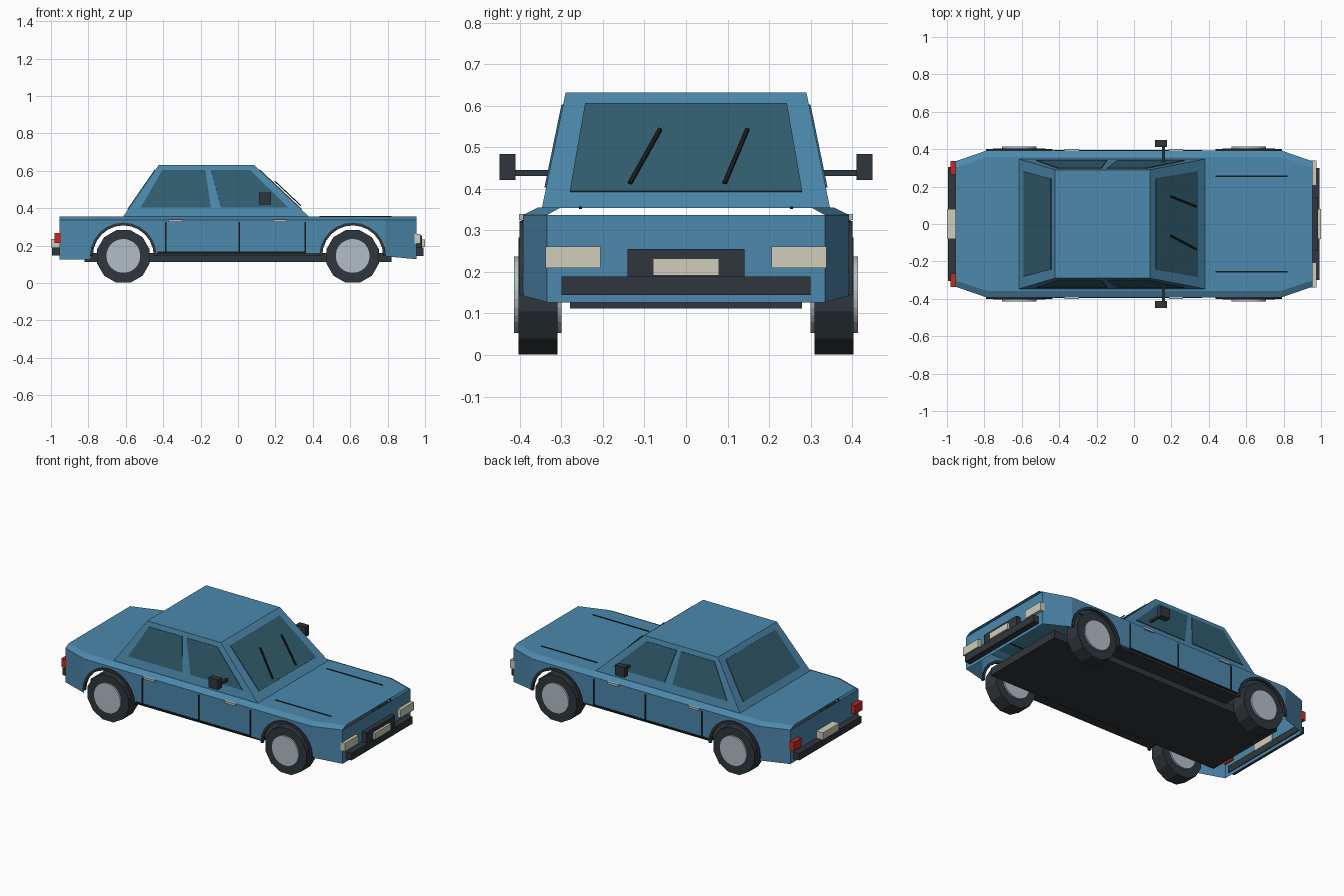
import bpy, bmesh, math
from mathutils import Vector

if "Cube" in bpy.data.objects:
    bpy.data.objects.remove(bpy.data.objects["Cube"])


def mat(name, col):
    m = bpy.data.materials.new(name)
    m.diffuse_color = (*col, 1)
    m.use_nodes = True
    m.node_tree.nodes["Principled BSDF"].inputs["Base Color"].default_value = m.diffuse_color
    return m


BLUE = mat("body_blue", (0.072, 0.246, 0.413))
GLASS = mat("window_glass", (0.032, 0.112, 0.162))
DARK = mat("dark_rubber", (0.028, 0.037, 0.045))
BLACK = mat("seam_black", (0.008, 0.010, 0.011))
SILVER = mat("hub_silver", (0.456, 0.515, 0.565))
CREAM = mat("lamp_cream", (0.62, 0.61, 0.50))
RED = mat("tail_red", (0.53, 0.025, 0.018))


def make(name, verts, faces, m, fix=True):
    me = bpy.data.meshes.new(name)
    me.from_pydata([tuple(v) for v in verts], [], faces)
    if fix:
        bm = bmesh.new()
        bm.from_mesh(me)
        bmesh.ops.remove_doubles(bm, verts=bm.verts, dist=1e-5)
        bmesh.ops.recalc_face_normals(bm, faces=bm.faces)
        bm.to_mesh(me)
        bm.free()
    me.materials.append(m)
    ob = bpy.data.objects.new(name, me)
    bpy.context.collection.objects.link(ob)
    return ob


BOX_FACES = [(0, 1, 3, 2), (4, 6, 7, 5), (0, 4, 5, 1), (2, 3, 7, 6), (0, 2, 6, 4), (1, 5, 7, 3)]


def box(name, x, y, z, m):
    return make(name, [(a, b, c) for a in x for b in y for c in z], BOX_FACES, m)


def cylinder(name, x, z, r, y0, y1, n, m):
    vs = []
    for y in (y0, y1):
        for i in range(n):
            a = 2 * math.pi * (i + 0.5) / n
            vs.append((x + r * math.cos(a), y, z + r * math.sin(a)))
    fs = [(i, (i + 1) % n, n + (i + 1) % n, n + i) for i in range(n)]
    fs += [tuple(range(n)), tuple(range(n, 2 * n))]
    return make(name, vs, fs, m)


def plate(name, pts, out, m, lift=0.004):
    """Thin slab lying on a flat surface, facing the direction out."""
    pts = [Vector(p) for p in pts]
    nrm = (pts[1] - pts[0]).cross(pts[2] - pts[0]).normalized()
    if nrm.dot(Vector(out)) < 0:
        nrm = -nrm
    n = len(pts)
    vs = [p - nrm * 0.002 for p in pts] + [p + nrm * lift for p in pts]
    fs = [tuple(range(n)), tuple(range(n, 2 * n))]
    fs += [(i, (i + 1) % n, n + (i + 1) % n, n + i) for i in range(n)]
    return make(name, vs, fs, m)


# Main dimensions
WX, WZ, ARCH = 0.613, 0.145, 0.172
SIDE, END = 0.393, 0.335          # half widths at the middle and at the ends
XC, XE = 0.787, 0.955             # start of the end taper and end of the body
BELT, DECK = 0.337, 0.355


# Body shell: side walls with arch openings, tapered corners, end panels, deck
def arc(cx, r, n=12):
    return [(cx - r * math.cos(math.pi * i / n), WZ + r * math.sin(math.pi * i / n))
            for i in range(n + 1)]


verts, faces = [], []


def add(pts):
    faces.append(tuple(range(len(verts), len(verts) + len(pts))))
    verts.extend(pts)


lower = [(-XC, 0.125)] + arc(-WX, ARCH) + [(-0.44, 0.16), (0.44, 0.16)] + arc(WX, ARCH) + [(XC, 0.143)]
for s in (-1, 1):
    add([(x, s * SIDE, z) for x, z in lower] + [(XC, s * SIDE, BELT), (-XC, s * SIDE, BELT)])
    add([(-XC, s * SIDE, BELT), (XC, s * SIDE, BELT), (XC, s * 0.357, DECK), (-XC, s * 0.357, DECK)])
    for e, z0, z1 in ((-1, 0.125, 0.125), (1, 0.143, 0.127)):
        add([(e * XC, s * SIDE, z0), (e * XE, s * END, z1), (e * XE, s * END, BELT), (e * XC, s * SIDE, BELT)])
        add([(e * XC, s * SIDE, BELT), (e * XE, s * END, BELT), (e * XE, s * 0.302, DECK), (e * XC, s * 0.357, DECK)])
for e in (-1, 1):
    add([(e * XE, -END, 0.126), (e * XE, END, 0.126), (e * XE, END, BELT), (e * XE, -END, BELT)])
add([(-XE, -0.302, DECK), (-XC, -0.357, DECK), (XC, -0.357, DECK), (XE, -0.302, DECK),
     (XE, 0.302, DECK), (XC, 0.357, DECK), (-XC, 0.357, DECK), (-XE, 0.302, DECK)])
make("body_shell", verts, faces, BLUE)

# Underside
box("chassis", (-0.82, 0.82), (-0.28, 0.28), (0.112, 0.16), DARK)
box("floor_pan", (-0.44, 0.44), (-0.385, 0.385), (0.148, 0.16), DARK)

# Cabin
ZB, ZT = 0.354, 0.632
RB, FB, RT, FT = -0.615, 0.38, -0.423, 0.085
YB, YT = 0.347, 0.29
make("cabin", [(x, y, z) for x0, x1, w, z in ((RB, FB, YB, ZB), (RT, FT, YT, ZT))
               for x, y in ((x0, -w), (x1, -w), (x1, w), (x0, w))],
     [(0, 1, 2, 3), (4, 5, 6, 7), (0, 1, 5, 4), (1, 2, 6, 5), (2, 3, 7, 6), (3, 0, 4, 7)], BLUE)


def on_side(s, x, z):
    return (x, s * (YB + (YT - YB) * (z - ZB) / (ZT - ZB)), z)


def on_end(x0, x1, y, z):
    return (x0 + (x1 - x0) * (z - ZB) / (ZT - ZB), y, z)


# Windows
for nm, x0, x1, out in (("windshield", FB, FT, (1, 0, 0.5)), ("rear_window", RB, RT, (-1, 0, 0.5))):
    plate(nm, [on_end(x0, x1, y, z) for y, z in
               ((-0.28, 0.392), (0.28, 0.392), (0.243, 0.604), (-0.243, 0.604))], out, GLASS)
for s in (-1, 1):
    plate("rear_side_window", [on_side(s, x, z) for x, z in
          ((-0.52, 0.403), (-0.145, 0.403), (-0.175, 0.603), (-0.405, 0.603))], (0, s, 0), GLASS)
    plate("front_side_window", [on_side(s, x, z) for x, z in
          ((-0.09, 0.403), (0.27, 0.403), (0.065, 0.603), (-0.145, 0.603))], (0, s, 0), GLASS)

# Wipers
out = Vector((ZT - ZB, 0, FB - FT)).normalized()
for ya, yb in ((-0.135, -0.062), (0.093, 0.148)):
    a = Vector(on_end(FB, FT, ya, 0.405)) + out * 0.012
    b = Vector(on_end(FB, FT, yb, 0.535)) + out * 0.012
    w = (b - a).cross(out).normalized() * 0.005
    plate("wiper", [a - w, a + w, b + w, b - w], out, BLACK)

# Wheels and arch trims
for s in (-1, 1):
    for e in (-1, 1):
        cx = e * WX
        cylinder("tyre", cx, 0.142, 0.1455, s * 0.31, s * 0.404, 12, DARK)
        cylinder("hub", cx, 0.145, 0.093, s * 0.30, s * 0.414, 28, SILVER)
        ring = [(x, s * y, z) for r, y in ((0.178, 0.385), (0.178, 0.401), (0.163, 0.401), (0.163, 0.385))
                for x, z in arc(cx, r)]
        fs = [(k * 13 + i, k * 13 + i + 1, (k + 1) % 4 * 13 + i + 1, (k + 1) % 4 * 13 + i)
              for k in range(4) for i in range(12)]
        fs += [(0, 13, 26, 39), (12, 25, 38, 51)]
        make("arch_trim", ring, fs, DARK)

# Door seams, handles, mirrors and hood seams
for s in (-1, 1):
    y = sorted((s * 0.390, s * 0.396))
    for x in (-0.385, 0.006, 0.36):
        box("door_seam", (x - 0.004, x + 0.004), y, (0.163, 0.325), BLACK)
    box("sill_seam", (-0.43, 0.364), y, (0.159, 0.168), BLACK)
    for x in (-0.333, 0.225):
        box("door_handle", (x - 0.038, x + 0.038), sorted((s * 0.385, s * 0.402)), (0.325, 0.339), SILVER)
    box("mirror_arm", (0.15, 0.166), sorted((s * 0.325, s * 0.415)), (0.431, 0.446), DARK)
    box("mirror", (0.111, 0.176), sorted((s * 0.411, s * 0.449)), (0.421, 0.484), DARK)
    box("hood_seam", (0.435, 0.82), sorted((s * 0.251, s * 0.258)), (0.352, 0.358), BLACK)
    # Lamps
    box("headlight", (0.94, 0.975), sorted((s * 0.206, s * 0.339)), (0.21, 0.261), CREAM)
    box("taillight", (-0.98, -0.945), sorted((s * 0.264, s * 0.338)), (0.213, 0.268), RED)

# Bumpers, grille and number plates
box("front_bumper", (0.95, 0.993), (-0.30, 0.30), (0.145, 0.189), DARK)
box("rear_bumper", (-0.995, -0.95), (-0.305, 0.305), (0.147, 0.19), DARK)
box("grille", (0.95, 0.985), (-0.141, 0.141), (0.189, 0.255), DARK)
box("front_plate", (0.98, 1.0), (-0.079, 0.079), (0.192, 0.232), CREAM)
box("rear_plate", (-1.0, -0.95), (-0.08, 0.08), (0.19, 0.234), CREAM)
